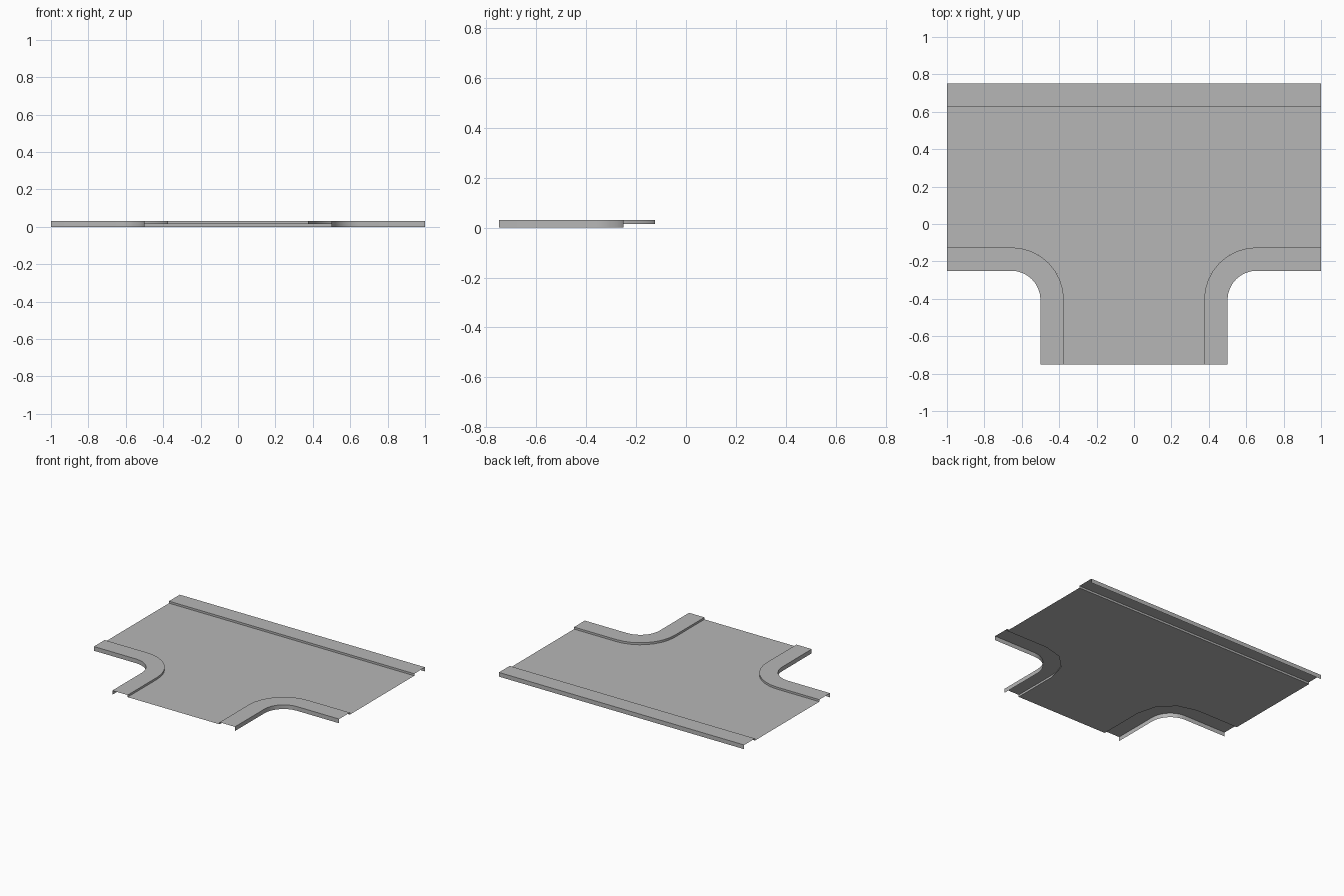
import bpy, bmesh
from math import sin, cos, pi

if "Cube" in bpy.data.objects:
    bpy.data.objects.remove(bpy.data.objects["Cube"], do_unlink=True)

TOP, ROAD = 0.031, 0.016        # kerb top and road surface heights
CX, CY = 0.656, -0.406          # centre of the corner bends
R_OUT, R_IN = 0.156, 0.281      # outer and inner bend radii

grey = bpy.data.materials.new("road grey")
grey.use_nodes = True
colour = (0.47, 0.47, 0.47, 1)
grey.diffuse_color = colour
grey.node_tree.nodes["Principled BSDF"].inputs["Base Color"].default_value = colour


def finish(name, bm):
    mesh = bpy.data.meshes.new(name)
    bm.to_mesh(mesh)
    bm.free()
    mesh.materials.append(grey)
    obj = bpy.data.objects.new(name, mesh)
    bpy.context.collection.objects.link(obj)
    bpy.ops.object.select_all(action="DESELECT")
    obj.select_set(True)
    bpy.context.view_layer.objects.active = obj
    bpy.ops.object.shade_smooth_by_angle(angle=0.6)
    return obj


def bend(side, radius, steps):
    """Plan path from the side end, round the corner, to the front end."""
    arc = [(CX - radius * sin(a), CY + radius * cos(a))
           for a in (i * pi / 2 / steps for i in range(steps + 1))]
    path = [(1, CY + radius)] + arc + [(CX - radius, -0.75)]
    return [(side * x, y) for x, y in path]


def kerb(name, outer, inner, flip):
    """Folded strip: outer wall, flat top and short inner wall."""
    bm = bmesh.new()
    rows = [[bm.verts.new((x, y, z)) for x, y in path]
            for path, z in ((outer, 0), (outer, TOP), (inner, TOP), (inner, ROAD))]
    for low, high in zip(rows, rows[1:]):
        for i in range(len(low) - 1):
            face = bm.faces.new((low[i], low[i + 1], high[i + 1], high[i]))
            if flip:
                face.normal_flip()
    finish(name, bm)


# Kerbs round both corners and along the back
for name, side in (("left_kerb", 1), ("right_kerb", -1)):
    kerb(name, bend(side, R_OUT, 8), bend(side, R_IN, 8), side > 0)
kerb("back_kerb", [(-1, 0.75), (1, 0.75)], [(-1, 0.625), (1, 0.625)], True)

# Flat road sheet, with coarser bends tucked under the kerbs
bm = bmesh.new()
outline = [(-1, 0.625)] + bend(-1, R_IN, 3) + bend(1, R_IN, 3)[::-1] + [(1, 0.625)]
face = bm.faces.new([bm.verts.new((x, y, ROAD)) for x, y in outline])
face.normal_update()
if face.normal.z < 0:
    face.normal_flip()
finish("road_surface", bm)
